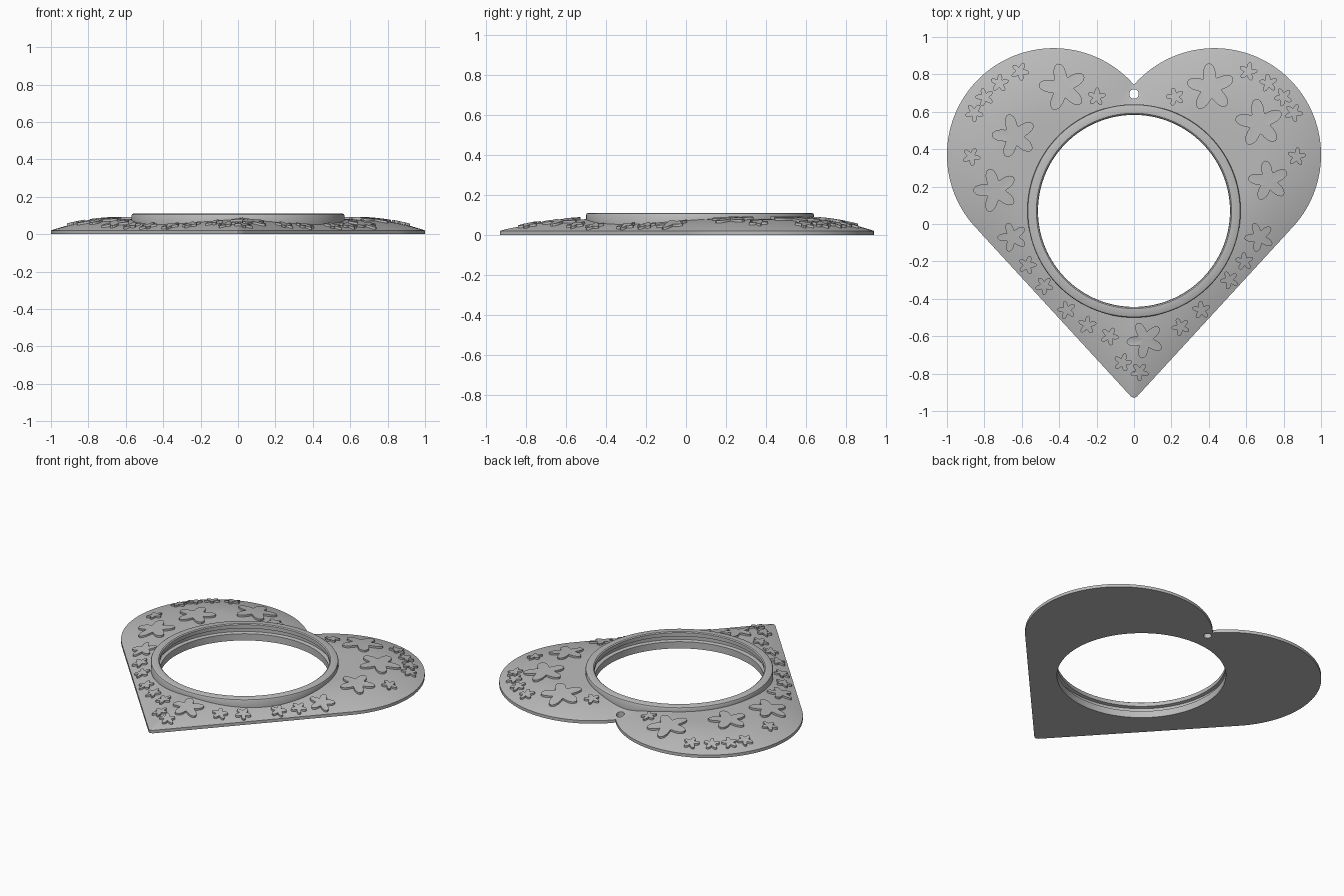
import bpy, bmesh, math
from mathutils import Vector

if "Cube" in bpy.data.objects:
    bpy.data.objects.remove(bpy.data.objects["Cube"], do_unlink=True)

# Single plain grey material
grey = bpy.data.materials.new("plain_grey")
grey.use_nodes = True
COLOUR = (0.5, 0.5, 0.5, 1)
grey.diffuse_color = COLOUR
grey.node_tree.nodes["Principled BSDF"].inputs["Base Color"].default_value = COLOUR

# Heart made of two round lobes with tangent lines to the tip
LOBE = Vector((0.43, 0.37))
LOBE_R = 0.57
TIP_Y = -0.94
NOTCH = Vector((0, LOBE.y + math.sqrt(LOBE_R ** 2 - LOBE.x ** 2)))
NOTCH_ANGLE = math.atan2(NOTCH.y - LOBE.y, -LOBE.x)
to_lobe = LOBE - Vector((0, TIP_Y))
SLOPE = math.atan2(to_lobe.x, to_lobe.y) + math.asin(LOBE_R / to_lobe.length)
CENTRE = Vector((0, 0.07))
RING_R = 0.57
SEGMENTS = 360


def edge_distance(x, y):
    """Distance inward from the heart outline, negative outside."""
    p = Vector((abs(x), y))
    q = p - LOBE
    angle = math.atan2(q.y, q.x)
    if angle > NOTCH_ANGLE or angle < -math.pi / 4:
        lobe = (p - NOTCH).length
    else:
        lobe = LOBE_R - q.length
    side = (y - TIP_Y) * math.sin(SLOPE) - p.x * math.cos(SLOPE)
    return min(lobe, side, y - TIP_Y - 0.01)


def dome_height(x, y):
    d = min(max(edge_distance(x, y) / 0.35, 0), 1)
    return 0.02 + 0.06 * (1 - (1 - d) ** 2)


def outline_radius(direction):
    lo, hi = 0.4, 1.5
    for _ in range(30):
        mid = (lo + hi) / 2
        p = CENTRE + direction * mid
        if edge_distance(p.x, p.y) > 0:
            lo = mid
        else:
            hi = mid
    return lo


def make_object(name, bm):
    bmesh.ops.recalc_face_normals(bm, faces=bm.faces[:])
    mesh = bpy.data.meshes.new(name)
    bm.to_mesh(mesh)
    bm.free()
    obj = bpy.data.objects.new(name, mesh)
    bpy.context.collection.objects.link(obj)
    mesh.materials.append(grey)
    return obj


def smooth(obj):
    bpy.ops.object.select_all(action='DESELECT')
    obj.select_set(True)
    bpy.context.view_layer.objects.active = obj
    bpy.ops.object.shade_smooth_by_angle(angle=math.radians(30))


# Domed heart plate with raised rim and grooved opening
RIM_PROFILE = [(0.57, 0.1), (0.567, 0.106), (0.56, 0.11), (0.522, 0.11),
               (0.515, 0.105), (0.515, 0.08), (0.535, 0.075), (0.535, 0.05),
               (0.513, 0.045), (0.513, 0)]
DOME_STEPS = 14
bm = bmesh.new()
columns = []
for i in range(SEGMENTS):
    a = math.tau * i / SEGMENTS
    direction = Vector((math.cos(a), math.sin(a)))
    outer = outline_radius(direction)
    edge = CENTRE + direction * outer
    column = [bm.verts.new((edge.x, edge.y, 0))]
    for k in range(DOME_STEPS + 1):
        t = (k / DOME_STEPS) ** 1.4
        p = CENTRE + direction * (outer + (RING_R - outer) * t)
        column.append(bm.verts.new((p.x, p.y, dome_height(p.x, p.y))))
    for r, z in RIM_PROFILE:
        p = CENTRE + direction * r
        column.append(bm.verts.new((p.x, p.y, z)))
    columns.append(column)
for i, column in enumerate(columns):
    after = columns[(i + 1) % SEGMENTS]
    for k in range(len(column)):
        n = (k + 1) % len(column)
        bm.faces.new((column[k], after[k], after[n], column[n]))
plate = make_object("heart_plate", bm)

# Hanging hole below the notch
bm = bmesh.new()
bmesh.ops.create_cone(bm, cap_ends=True, segments=32, radius1=0.025,
                      radius2=0.025, depth=0.4)
bmesh.ops.translate(bm, verts=bm.verts[:], vec=(0, 0.695, 0))
cutter = make_object("hole_cutter", bm)
cutter.hide_render = True
cut = plate.modifiers.new("hanging_hole", 'BOOLEAN')
cut.operation = 'DIFFERENCE'
cut.solver = 'EXACT'
cut.object = cutter
bpy.context.view_layer.objects.active = plate
bpy.ops.object.modifier_apply(modifier=cut.name)
bpy.data.objects.remove(cutter, do_unlink=True)
smooth(plate)


# Five-petalled flowers laid over the dome
def add_flower(name, x, y, size, turn):
    bm = bmesh.new()
    count = 60
    top, low = [], []
    for i in range(count):
        a = math.tau * i / count
        wave = 0.5 + 0.5 * math.cos(5 * a)
        r = size * (0.45 + 0.55 * wave ** 0.8)
        px, py = x + r * math.cos(a + turn), y + r * math.sin(a + turn)
        h = dome_height(px, py)
        top.append(bm.verts.new((px, py, h + 0.012)))
        low.append(bm.verts.new((px, py, h - 0.008)))
    h = dome_height(x, y)
    top_mid = bm.verts.new((x, y, h + 0.012))
    low_mid = bm.verts.new((x, y, h - 0.008))
    for i in range(count):
        n = (i + 1) % count
        bm.faces.new((top[i], top[n], top_mid))
        bm.faces.new((low[n], low[i], low_mid))
        bm.faces.new((low[i], low[n], top[n], top[i]))
    smooth(make_object(name, bm))


LARGE = [(0.41, 0.73, 0.13), (0.67, 0.54, 0.13), (0.72, 0.23, 0.11),
         (-0.38, 0.73, 0.13), (-0.64, 0.47, 0.12), (-0.74, 0.18, 0.12),
         (-0.65, -0.07, 0.08), (0.67, -0.07, 0.08), (0.06, -0.62, 0.1)]
SMALL = [(0.87, 0.36), (-0.87, 0.36), (0.51, -0.3), (0.59, -0.2),
         (-0.57, -0.22), (-0.48, -0.33), (-0.36, -0.46), (-0.25, -0.54),
         (-0.13, -0.6), (0.25, -0.55), (0.36, -0.46), (-0.06, -0.74),
         (0.03, -0.79), (0.22, 0.68), (-0.2, 0.68)]
# Chain of small flowers along the rim of each lobe
for side in (1, -1):
    for degrees in (28, 40, 53, 68):
        a = math.radians(degrees)
        SMALL.append((side * (LOBE.x + 0.48 * math.cos(a)),
                      LOBE.y + 0.48 * math.sin(a)))
for i, (x, y, size) in enumerate(LARGE):
    add_flower(f"large_flower_{i + 1}", x, y, size, 0.4 + i * 1.3)
for i, (x, y) in enumerate(SMALL):
    add_flower(f"small_flower_{i + 1}", x, y, 0.05, 0.2 + i * 0.9)
